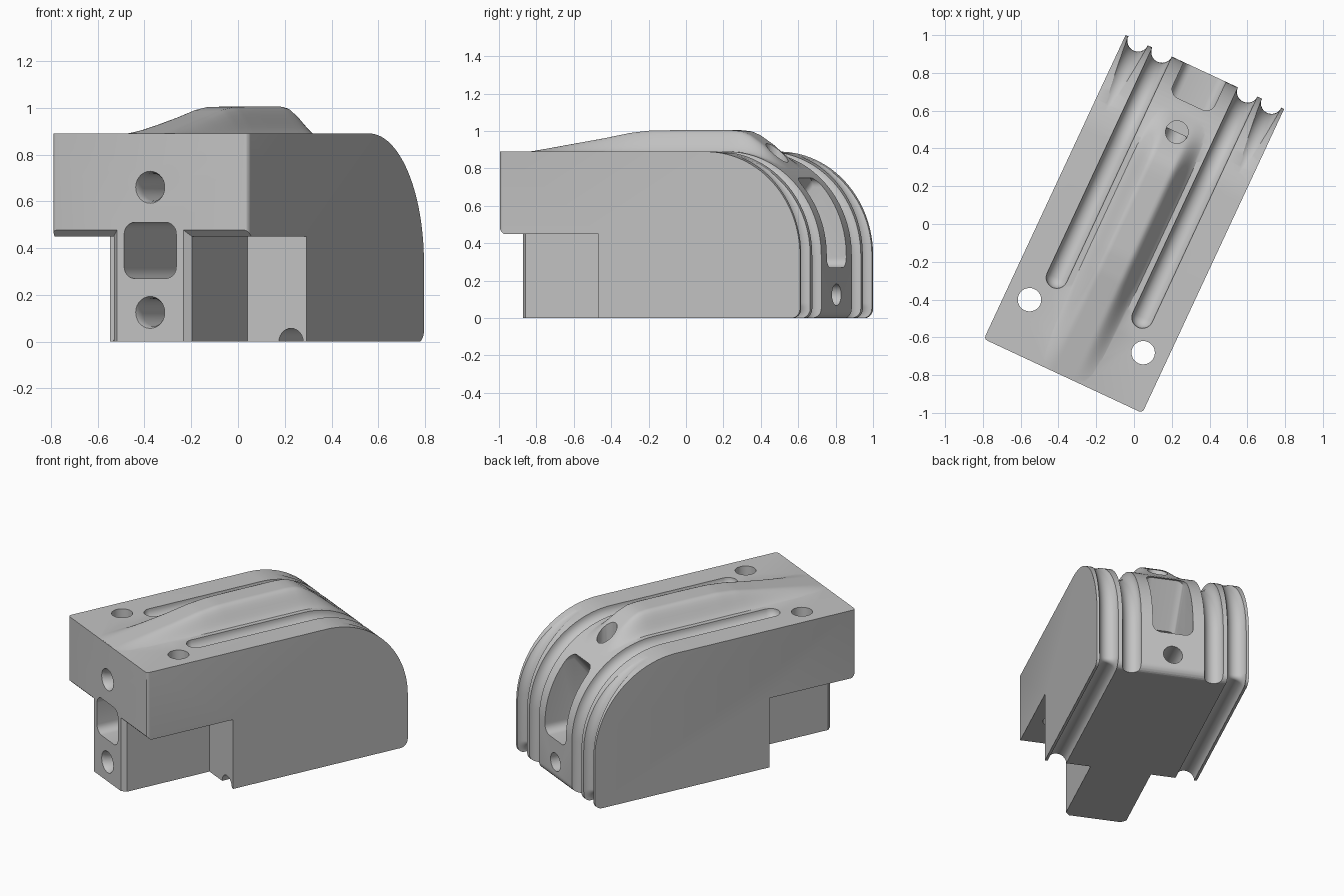
import bpy, bmesh
from math import sin, cos, pi, sqrt, radians

cube = bpy.data.objects.get("Cube")
if cube:
    bpy.data.objects.remove(cube, do_unlink=True)

# Main dimensions in the block's own frame (turned at the end)
HALF_W, HALF_L, TOP = 0.463, 0.888, 0.89
ARC_R = 0.555
ARC_Y, ARC_Z = HALF_L - ARC_R, TOP - ARC_R
STEP = 0.45

grey = bpy.data.materials.new("plain_grey")
grey.use_nodes = True
grey.diffuse_color = (0.55, 0.55, 0.55, 1)
grey.node_tree.nodes["Principled BSDF"].inputs["Base Color"].default_value = (0.55, 0.55, 0.55, 1)


def loft(name, rings):
    """Closed solid through a list of equal-length rings of points."""
    bm = bmesh.new()
    rows = [[bm.verts.new(p) for p in ring] for ring in rings]
    n = len(rows[0])
    for a, b in zip(rows, rows[1:]):
        for i in range(n):
            j = (i + 1) % n
            bm.faces.new((a[i], a[j], b[j], b[i]))
    bm.faces.new(rows[0])
    bm.faces.new(rows[-1])
    bmesh.ops.recalc_face_normals(bm, faces=bm.faces)
    mesh = bpy.data.meshes.new(name)
    bm.to_mesh(mesh)
    bm.free()
    ob = bpy.data.objects.new(name, mesh)
    bpy.context.collection.objects.link(ob)
    return ob


def tube(name, x, path, radii, sides=28):
    """Round bar following (y, z) points in the plane of constant x."""
    rings = []
    for k, (y, z) in enumerate(path):
        p, q = path[max(k - 1, 0)], path[min(k + 1, len(path) - 1)]
        d = sqrt((q[0] - p[0]) ** 2 + (q[1] - p[1]) ** 2)
        ny, nz = -(q[1] - p[1]) / d, (q[0] - p[0]) / d
        r = radii[k] if isinstance(radii, list) else radii
        rings.append([(x + r * cos(t), y + ny * r * sin(t), z + nz * r * sin(t))
                      for t in (2 * pi * i / sides for i in range(sides))])
    return loft(name, rings)


def arc(cy, cz, a, b, start, end, n):
    """Elliptic arc of (y, z) points between two angles in degrees."""
    return [(cy + a * cos(t), cz + b * sin(t))
            for t in (radians(start + (end - start) * i / n) for i in range(n + 1))]


def combine(target, tool, operation):
    mod = target.modifiers.new("join_or_cut", 'BOOLEAN')
    mod.operation = operation
    mod.solver = 'EXACT'
    mod.object = tool
    bpy.context.view_layer.objects.active = target
    bpy.ops.object.modifier_apply(modifier=mod.name)
    bpy.data.objects.remove(tool, do_unlink=True)


# Block with a rounded back
profile = [(-HALF_L, 0)] + arc(HALF_L - 0.05, 0.05, 0.05, 0.05, -90, 0, 6)
profile += arc(ARC_Y, ARC_Z, ARC_R, ARC_R, 0, 90, 28) + [(-HALF_L, TOP)]
body = loft("rounded_block", [[(s * HALF_W, y, z) for y, z in profile] for s in (-1, 1)])
bm = bmesh.new()
bm.from_mesh(body.data)
corners = [e for e in bm.edges if all(v.co.y < -0.88 for v in e.verts)
           and abs(e.verts[0].co.x - e.verts[1].co.x) < 0.01]
bmesh.ops.bevel(bm, geom=corners, offset=0.02, segments=3, affect='EDGES', profile=0.5)
bm.to_mesh(body.data)
bm.free()

# Raised ridge along the top, dying into the front edge and the back curve
CREST = [(-0.888, 0.89), (-0.45, 0.962), (-0.3, 0.99), (-0.18, 1.003), (0, 1.005), (0.3, 1.005),
         (0.36, 0.998), (0.41, 0.978), (0.48, 0.932), (0.64, 0.797)]


def crest_height(y):
    for (y0, z0), (y1, z1) in zip(CREST, CREST[1:]):
        if y <= y1:
            return z0 + (z1 - z0) * (y - y0) / (y1 - y0)
    return CREST[-1][1]


def base_height(y):
    return TOP if y < ARC_Y else ARC_Z + sqrt(ARC_R ** 2 - (y - ARC_Y) ** 2)


rings = []
for k in range(61):
    y = -0.885 + 1.525 * k / 60
    base = base_height(y) - 0.004
    rise = max(crest_height(y) - base, 0)
    ring = []
    for i in range(29):
        x = -0.175 + 0.35 * i / 28
        t = min(max((0.175 - abs(x)) / 0.115, 0), 1)
        ring.append((x, y, base + rise * t * t * (3 - 2 * t)))
    rings.append(ring + [(0.175, y, base - 0.1), (-0.175, y, base - 0.1)])
combine(body, loft("ridge", rings), 'UNION')

# Notches under the front that leave a chamfered centre tongue
for s in (-1, 1):
    rings = [[(s * x, y, z) for x, z in ((inner, -0.1), (0.6, -0.1), (0.6, top), (inner, top))]
             for y, inner, top in ((-0.3, 0.184, STEP), (-0.861, 0.184, STEP),
                                   (-0.911, 0.134, STEP + 0.05))]
    combine(body, loft("notch_cutter", rings), 'DIFFERENCE')

# Inner grooves: round-ended on top, over the back and out through the bottom
R = 0.057
cap = [(-0.43 - R * cos(t), R * sin(t)) for t in (radians(5 + 17 * i) for i in range(5))]
inner_path = [(y, TOP) for y, r in cap] + [(-0.43, TOP)]
inner_path += arc(ARC_Y, ARC_Z, ARC_R, ARC_R, 90, 0, 36) + [(HALF_L, -0.1)]
inner_radii = [r for y, r in cap] + [R] * (len(inner_path) - len(cap))

# Outer grooves: along the bottom, up the back and fading out near the top
outer_path = [(-0.4, 0)] + arc(HALF_L - 0.08, 0.08, 0.08, 0.08, -90, 0, 10)
outer_path += arc(ARC_Y, 0.38, ARC_R, 0.57, 0, 90, 36) + [(0.25, 0.96)]
for s in (-1, 1):
    combine(body, tube("inner_groove_cutter", s * 0.25, inner_path, inner_radii), 'DIFFERENCE')
    combine(body, tube("outer_groove_cutter", s * 0.39, outer_path, R), 'DIFFERENCE')

# Rounded rectangular tunnel, taller where it opens at the back
rings = []
for y, top in ((-1, 0.51), (0.5, 0.51), (0.69, 0.75), (1, 0.75)):
    ring = []
    for cx, cz, start in ((0.073, top - 0.05, 0), (-0.073, top - 0.05, 90),
                          (-0.073, 0.32, 180), (0.073, 0.32, 270)):
        ring += [(x, y, z) for x, z in arc(cx, cz, 0.05, 0.05, start, start + 90, 6)]
    rings.append(ring)
combine(body, loft("tunnel_cutter", rings), 'DIFFERENCE')

# Round holes: two from the front with eased mouths, one on the ridge, two bolt holes
mouth = [0.075, 0.068, 0.061, 0.058, 0.058]
for z, end in ((0.125, 1), (0.66, 0.535)):
    path = [(y, z) for y in (-0.9, -0.887, -0.87, -0.84, end)]
    combine(body, tube("front_hole_cutter", 0, path, mouth), 'DIFFERENCE')
combine(body, tube("ridge_hole_cutter", 0, [(0.537, 0.66), (0.537, 1.2)], 0.06), 'DIFFERENCE')
for s in (-1, 1):
    combine(body, tube("bolt_hole_cutter", s * 0.332, [(-0.597, 0.3), (-0.597, 1.2)], 0.062), 'DIFFERENCE')

# Turn the finished block, colour and shade it
body.data.materials.clear()
body.data.materials.append(grey)
for face in body.data.polygons:
    face.material_index = 0
body.rotation_euler.z = radians(-25)
for ob in bpy.context.selected_objects:
    ob.select_set(False)
body.select_set(True)
bpy.context.view_layer.objects.active = body
bpy.ops.object.transform_apply(location=False, rotation=True, scale=False)
bpy.ops.object.shade_smooth_by_angle(angle=radians(30))
